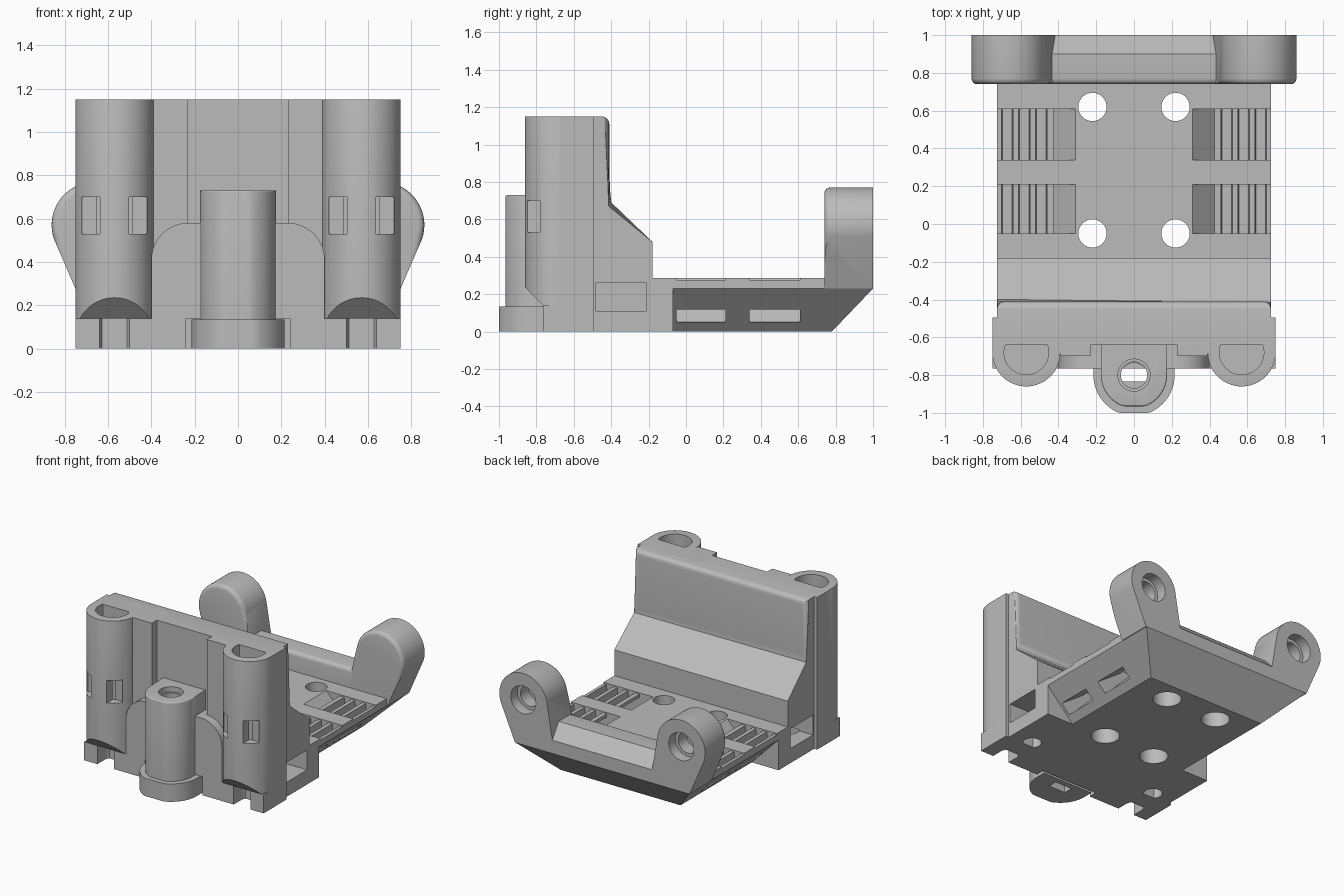
import bpy, bmesh, math
from mathutils import Vector

cube = bpy.data.objects.get("Cube")
if cube:
    bpy.data.objects.remove(cube, do_unlink=True)

mat = bpy.data.materials.new("plain_grey")
mat.use_nodes = True
GREY = (0.5, 0.5, 0.5, 1)
mat.diffuse_color = GREY
mat.node_tree.nodes["Principled BSDF"].inputs["Base Color"].default_value = GREY
parts = []


def arc(cx, cy, r, a0=0, a1=360, n=32):
    """Points on an arc; a full circle leaves out the repeated end."""
    m = n if a1 - a0 == 360 else n + 1
    angles = [math.radians(a0 + (a1 - a0) * i / n) for i in range(m)]
    return [(cx + r * math.cos(a), cy + r * math.sin(a)) for a in angles]


def rect(u0, u1, v0, v1):
    return [(u0, v0), (u1, v0), (u1, v1), (u0, v1)]


def flip(pts, s):
    return [(s * u, v) for u, v in pts]


def finish(name, bm, keep):
    bmesh.ops.recalc_face_normals(bm, faces=bm.faces)
    me = bpy.data.meshes.new(name)
    bm.to_mesh(me)
    bm.free()
    ob = bpy.data.objects.new(name, me)
    bpy.context.collection.objects.link(ob)
    if keep:
        me.materials.append(mat)
        parts.append(ob)
    else:
        ob.hide_render = True
    return ob


def prism(name, pts, axis, lo, hi, keep=True, bevel=None, size=0.03):
    """Extrude a profile along an axis; bevel edges whose two ends pass a test."""
    place = {"x": lambda u, v, w: (w, u, v),
             "y": lambda u, v, w: (u, w, v),
             "z": lambda u, v, w: (u, v, w)}[axis]
    bm = bmesh.new()
    rings = [[bm.verts.new(place(u, v, w)) for u, v in pts] for w in (lo, hi)]
    for ring in rings:
        bm.faces.new(ring)
    for i in range(len(pts)):
        j = (i + 1) % len(pts)
        bm.faces.new((rings[0][i], rings[0][j], rings[1][j], rings[1][i]))
    bmesh.ops.recalc_face_normals(bm, faces=bm.faces)
    if bevel:
        edges = [e for e in bm.edges if all(bevel(v.co) for v in e.verts)]
        bmesh.ops.bevel(bm, geom=edges, offset=size, segments=4, profile=0.5,
                        affect='EDGES', clamp_overlap=True)
    return finish(name, bm, keep)


def cutter(pts, axis, lo, hi):
    return prism("cutter", pts, axis, lo, hi, keep=False)


def cut(targets, *tools):
    """Subtract every tool from every target, then discard the tools."""
    for ob in targets:
        for tool in tools:
            mod = ob.modifiers.new("cut", 'BOOLEAN')
            mod.operation = 'DIFFERENCE'
            mod.solver = 'EXACT'
            mod.object = tool
        bpy.context.view_layer.update()
        deps = bpy.context.evaluated_depsgraph_get()
        me = bpy.data.meshes.new_from_object(ob.evaluated_get(deps))
        ob.modifiers.clear()
        ob.data = me
    for tool in tools:
        bpy.data.objects.remove(tool, do_unlink=True)


# Base plate with sloped underside at the sides and back
bm = bmesh.new()
for z, x, back in ((0.285, 0.725, 0.99), (0.23, 0.725, 1.0), (0, 0.5, 0.78)):
    for s in (1, -1):
        for y in (-0.07, back):
            bm.verts.new((s * x, y, z))
bmesh.ops.convex_hull(bm, input=bm.verts)
bmesh.ops.dissolve_limit(bm, angle_limit=0.02, verts=bm.verts, edges=bm.edges)
plate = finish("base_plate", bm, True)
step = prism("base_step", rect(-0.725, 0.725, -0.2, -0.07), "z", 0, 0.285)

# Screw holes with counterbores
tools = []
for x in (-0.22, 0.22):
    for y in (-0.05, 0.62):
        tools += [cutter(arc(x, y, 0.075), "z", -0.1, 0.4),
                  cutter(arc(x, y, 0.1), "z", -0.1, 0.14)]
cut([plate, step], *tools)

# Belt pockets: a slanted tunnel and a row of toothed grooves
tools = []
tunnel = [(0.305, 0.29), (0.425, 0.29), (0.425, 0.25), (0.64, 0.1),
          (0.64, 0.05), (0.54, 0.05)]
for s in (1, -1):
    for y0, y1 in ((-0.05, 0.21), (0.34, 0.61)):
        tools.append(cutter(flip(tunnel, s), "y", y0, y1))
        tools.append(cutter(flip(rect(0.42, 0.8, 0.275, 0.32), s), "y", y0, y1))
        for i in range(3):
            x = 0.49 + 0.09 * i
            groove = [(x - 0.025, 0.225), (x + 0.025, 0.225),
                      (x + 0.033, 0.3), (x - 0.033, 0.3)]
            tools.append(cutter(flip(groove, s), "y", y0, y1))
cut([plate], *tools)

# Rear cross bar and the two rounded arms
prism("rear_bar", [(0.74, 0.23), (0.74, 0.43), (0.9, 0.43), (1.0, 0.33), (1.0, 0.23)],
      "x", -0.6, 0.6, bevel=lambda c: c.y < 0.75 and c.z > 0.4)
for s, side in ((1, "left"), (-1, "right")):
    outline = arc(0.66, 0.57, 0.2, -18, 168) + [(0.4, 0.23), (0.73, 0.23)]
    arm = prism(side + "_rear_arm", flip(outline, s), "y", 0.74, 1.0,
                bevel=lambda c: c.y < 0.75 and c.z > 0.24)
    cut([arm], cutter(arc(s * 0.66, 0.57, 0.105), "y", 0.92, 1.1),
        cutter(arc(s * 0.66, 0.57, 0.08), "y", 0.82, 1.1))

# Upright wall with a sloped buttress behind it
wall = prism("upright_wall", [(-0.64, 0), (-0.64, 1.15), (-0.41, 1.15), (-0.41, 0.7),
                              (-0.18, 0.48), (-0.18, 0)], "x", -0.725, 0.725,
             bevel=lambda c: c.y > -0.42 and c.z > 0.6 and c.y < -0.3, size=0.04)
tools = []
for s in (1, -1):
    tools += [cutter(flip(rect(0.42, 0.8, -0.48, -0.21), s), "z", 0.11, 0.26),
              cutter(arc(s * 0.55, -0.45, 0.065), "z", -0.1, 0.12)]
cut([wall], *tools)

# Front towers: rod sockets, tie windows, angled lower end and slotted feet
for s, side in ((1, "left"), (-1, "right")):
    outline = arc(0.57, -0.68, 0.18, 180, 360) + [
        (0.75, -0.495), (0.23, -0.495), (0.23, -0.7), (0.39, -0.7)]
    tower = prism(side + "_front_tower", flip(outline, s), "z", 0, 1.15,
                  bevel=lambda c: c.z > 1.1 and c.y < -0.67 and abs(c.x) > 0.385,
                  size=0.035)
    foot = prism(side + "_foot", flip(rect(0.24, 0.75, -0.765, -0.495), s), "z", 0, 0.14)
    x = s * 0.57
    cut([tower], cutter([(-0.95, -0.1), (-0.765, -0.1), (-0.765, 0.14),
                         (-0.895, 0.27), (-0.95, 0.27)], "x", x - 0.3, x + 0.3),
        cutter(arc(x, -0.68, 0.118), "z", 0.2, 1.3),
        cutter(rect(x - 0.15, x - 0.066, -0.95, -0.765), "z", 0.53, 0.7),
        cutter(rect(x + 0.066, x + 0.15, -0.95, -0.765), "z", 0.53, 0.7))
    cut([tower, foot], cutter(arc(x, -0.68, 0.07, 0, 180) +
                              [(x - 0.07, -0.95), (x + 0.07, -0.95)], "z", -0.1, 0.139))

# Round-shouldered panel behind the centre post
panel = prism("front_panel", [(-0.4, 0), (0.4, 0)] + arc(0.23, 0.41, 0.17, 0, 90, 12)
              + arc(-0.23, 0.41, 0.17, 90, 180, 12), "y", -0.765, -0.62)
cut([panel], cutter(rect(-0.24, 0.24, -0.9, -0.7), "z", -0.1, 0.14),
    cutter(arc(0, -0.8, 0.065), "z", 0.1, 0.8))


# Centre post and its flange, both rounded with a flat front
def nose(r, front, back):
    bow = [(x, max(y, front)) for x, y in arc(0, -0.8, r, 180, 360)]
    return [(-r, back)] + bow + [(r, back)]


post = prism("centre_post", nose(0.175, -0.965, -0.62), "z", 0.13, 0.73,
             bevel=lambda c: c.z > 0.7 and c.y < -0.63)
flange = prism("post_flange", nose(0.215, -1.0, -0.72), "z", 0, 0.135)
cut([post], cutter(arc(0, -0.8, 0.085), "z", 0.69, 0.9),
    cutter(arc(0, -0.8, 0.07), "z", 0, 0.9))
cut([flange], cutter(rect(-0.07, 0.07, -0.835, -0.765), "z", -0.1, 0.3))

# Shading
bpy.ops.object.select_all(action='DESELECT')
for ob in parts:
    ob.select_set(True)
bpy.context.view_layer.objects.active = parts[0]
bpy.ops.object.shade_smooth_by_angle(angle=math.radians(30))
